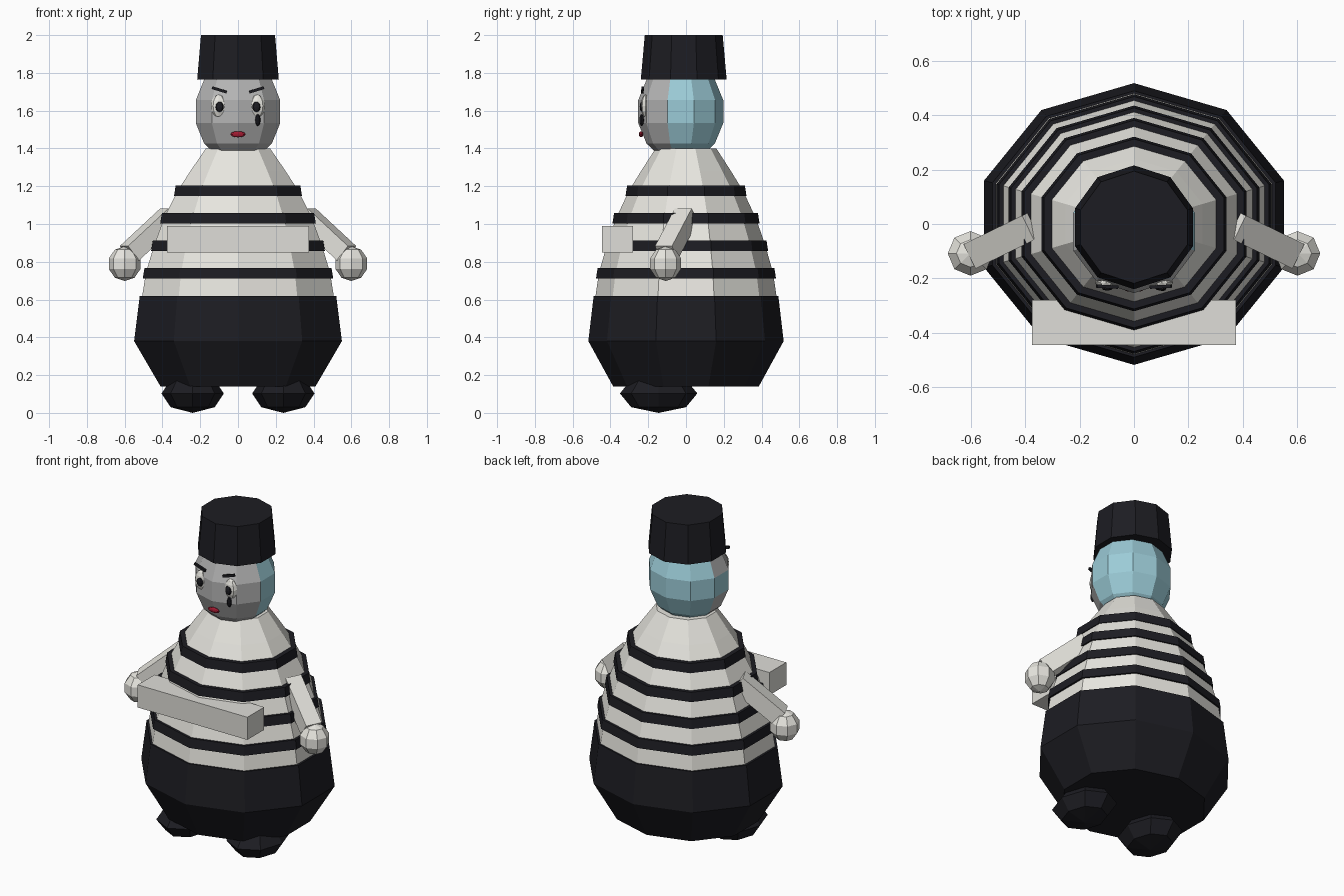
import bpy, bmesh, math
from mathutils import Vector, Matrix

if "Cube" in bpy.data.objects:
    bpy.data.objects.remove(bpy.data.objects["Cube"])


def mat(name, r, g, b):
    m = bpy.data.materials.new(name)
    m.diffuse_color = (r, g, b, 1)
    m.use_nodes = True
    m.node_tree.nodes["Principled BSDF"].inputs["Base Color"].default_value = m.diffuse_color
    return m


CREAM = mat("cream", 0.80, 0.79, 0.74)
STONE = mat("stone", 0.74, 0.73, 0.69)
BLACK = mat("black", 0.012, 0.012, 0.016)
FACE = mat("face", 0.46, 0.46, 0.46)
BLUE = mat("blue", 0.33, 0.60, 0.68)
RED = mat("red", 0.35, 0.01, 0.03)


def finish(name, bm, *mats):
    bmesh.ops.recalc_face_normals(bm, faces=bm.faces)
    me = bpy.data.meshes.new(name)
    bm.to_mesh(me)
    bm.free()
    for m in mats:
        me.materials.append(m)
    ob = bpy.data.objects.new(name, me)
    bpy.context.collection.objects.link(ob)
    return ob


def lathe(name, profile, m, cy=0.0, ratio=0.945, n=10):
    """Ten-sided capped solid; profile = (half width in x, z)."""
    bm = bmesh.new()
    rings = []
    for hx, z in profile:
        ring = []
        for i in range(n):
            a = math.pi / 2 + i * math.tau / n
            ring.append(bm.verts.new((hx / 0.951 * math.cos(a), cy + hx * ratio * math.sin(a), z)))
        rings.append(ring)
    for a, b in zip(rings, rings[1:]):
        for i in range(n):
            j = (i + 1) % n
            bm.faces.new((a[i], a[j], b[j], b[i]))
    bm.faces.new(rings[0])
    bm.faces.new(rings[-1])
    return finish(name, bm, m)


def ball(name, c, r, m, seg=8, rings=6, extra=()):
    bm = bmesh.new()
    bmesh.ops.create_uvsphere(bm, u_segments=seg, v_segments=rings, radius=1,
                              matrix=Matrix.Translation(c) @ Matrix.Diagonal((*r, 1)))
    return finish(name, bm, m, *extra)


def bar(name, p, q, w, h, m):
    """Box running from p to q."""
    p, q = Vector(p), Vector(q)
    d = q - p
    x = d.normalized()
    y = Vector((0, 0, 1)).cross(x).normalized()
    rot = Matrix((x, y, x.cross(y))).transposed().to_4x4()
    bm = bmesh.new()
    bmesh.ops.create_cube(bm, size=1, matrix=Matrix.Translation((p + q) / 2) @ rot
                          @ Matrix.Diagonal((d.length, w, h, 1)))
    return finish(name, bm, m)


# Body: trousers, shirt and stripes
lathe("trousers", [(0.41, 0.14), (0.55, 0.38), (0.52, 0.62)], BLACK, ratio=0.94)
shirt = [(0.51, 0.60), (0.488, 0.74), (0.445, 0.885), (0.392, 1.03),
         (0.32, 1.175), (0.252, 1.28), (0.17, 1.40)]
lathe("shirt", shirt, CREAM)
for hx, z in ((0.499, 0.74), (0.455, 0.885), (0.407, 1.03), (0.334, 1.175)):
    lathe("stripe", [(hx + 0.005, z - 0.028), (hx - 0.004, z + 0.028)], BLACK)

# Front block
bar("front_block", (-0.375, -0.362, 0.92), (0.375, -0.362, 0.92), 0.165, 0.14, STONE)

# Head with the back half in blue
head = ball("head", (0, -0.028, 1.595), (0.241, 0.231, 0.272), FACE, 10, 7, (BLUE,))
for f in head.data.polygons:
    f.material_index = int(f.center.y > -0.028)

# Hat
lathe("hat", [(0.216, 1.765), (0.196, 2.0)], BLACK, cy=-0.012, ratio=1.052)

# Mouth and tear
ball("mouth", (0, -0.238, 1.475), (0.04, 0.012, 0.016), RED)
ball("tear", (0.105, -0.235, 1.55), (0.014, 0.012, 0.032), BLACK)

# Mirrored parts
for s in (-1, 1):
    ball("eye", (s * 0.102, -0.215, 1.625), (0.042, 0.024, 0.06), CREAM)
    ball("pupil", (s * 0.098, -0.233, 1.62), (0.022, 0.012, 0.028), BLACK)
    bar("eyebrow", (s * 0.137, -0.228, 1.722), (s * 0.06, -0.232, 1.698), 0.012, 0.015, BLACK)
    bar("arm", (s * 0.36, 0.0, 1.045), (s * 0.575, -0.105, 0.845), 0.10, 0.10, CREAM)
    ball("hand", (s * 0.6, -0.108, 0.79), (0.088, 0.086, 0.092), CREAM, 8, 5)
    ball("foot", (s * 0.24, -0.145, 0.103), (0.165, 0.205, 0.103), BLACK, 8, 4)
